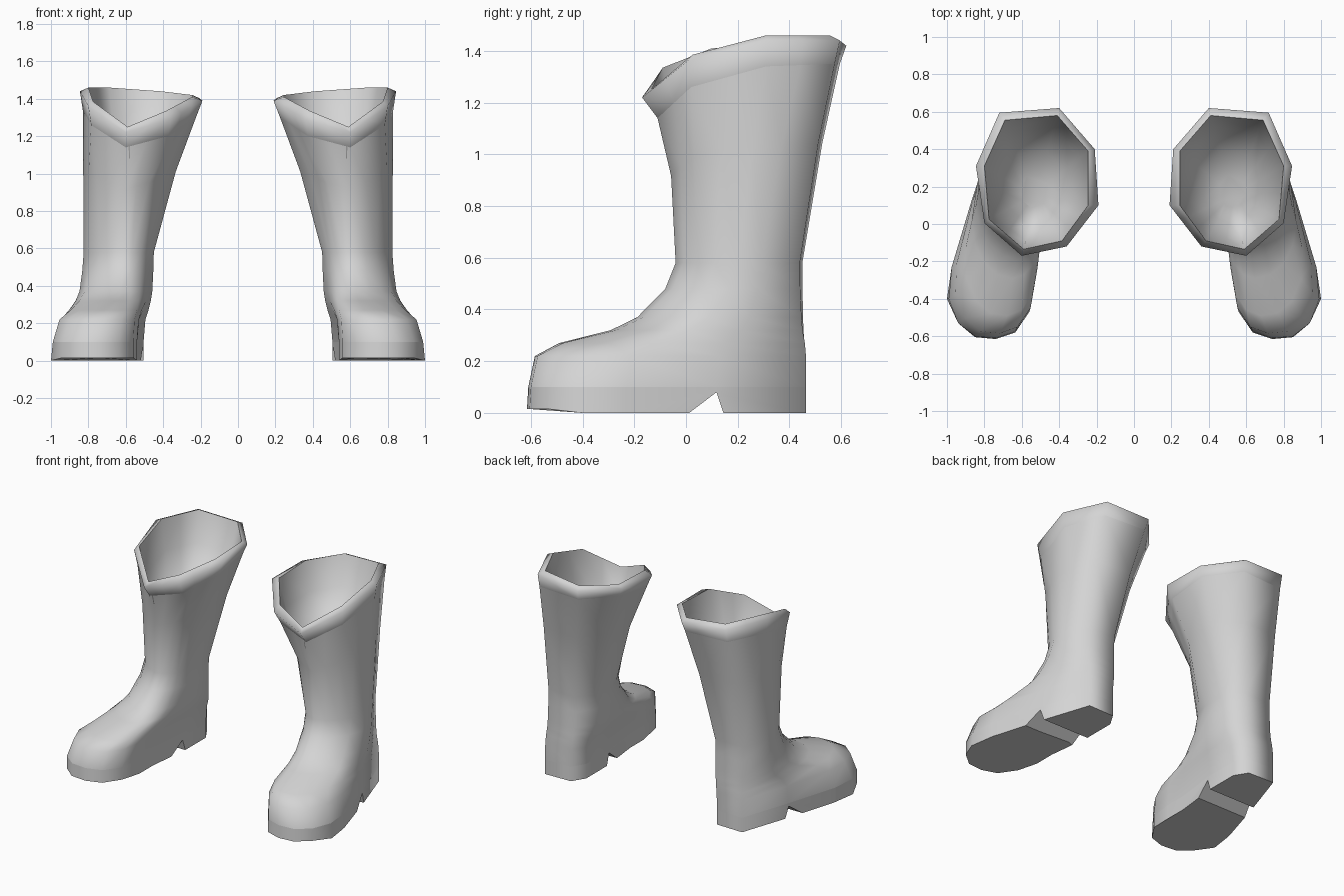
import bpy, bmesh, math
from mathutils import Vector

cube = bpy.data.objects.get("Cube")
if cube:
    bpy.data.objects.remove(cube, do_unlink=True)

grey = bpy.data.materials.new("plain grey")
grey.use_nodes = True
grey.diffuse_color = (0.66, 0.66, 0.66, 1)
bsdf = next(n for n in grey.node_tree.nodes if n.type == 'BSDF_PRINCIPLED')
bsdf.inputs["Base Color"].default_value = (0.66, 0.66, 0.66, 1)
bsdf.inputs["Roughness"].default_value = 0.6

# Rings start at the front tip and run outer side, back, inner side.
# Eight-sided rings of the turned rim
COLLAR = [(.60, -.11, 1.14), (.785, .02, 1.26), (.83, .31, 1.34), (.72, .575, 1.35),
          (.41, .595, 1.35), (.235, .39, 1.34), (.225, .11, 1.30), (.375, -.07, 1.20)]
LIP = [(.60, -.17, 1.22), (.80, .005, 1.36), (.845, .31, 1.44), (.72, .595, 1.44),
       (.40, .62, 1.42), (.21, .40, 1.405), (.19, .10, 1.39), (.36, -.12, 1.29)]
OPENING = [(.59, -.135, 1.25), (.775, .025, 1.385), (.80, .31, 1.46), (.69, .555, 1.46),
           (.41, .58, 1.44), (.245, .39, 1.42), (.245, .10, 1.41), (.385, -.09, 1.335)]
STEPS = [2, 2, 2, 1, 1, 1, 3, 2]

# Ankle and sole outlines
ANKLE = [(.61, -.04), (.68, -.01), (.74, .04), (.79, .11), (.825, .20), (.825, .29), (.745, .44),
         (.54, .45), (.455, .33), (.45, .17), (.47, .09), (.49, .04), (.52, 0), (.565, -.03)]
SOLE = [(.74, -.61), (.85, -.60), (.94, -.53), (.99, -.40), (.975, -.23), (.87, .12), (.755, .465),
        (.56, .46), (.505, .37), (.505, .14), (.54, -.16), (.54, -.31), (.56, -.47), (.635, -.575)]

# Height, sideways blend and lengthwise blend from ankle to sole
FOOT = [(.48, .05, .07), (.37, .15, .26), (.32, .29, .44), (.27, .52, .79), (.22, .82, .955), (.1, 1, 1)]


def refine(ring):
    """Split the sides of an eight-sided ring to match the foot outline."""
    out = []
    for i, n in enumerate(STEPS):
        a, b = Vector(ring[i]), Vector(ring[(i + 1) % 8])
        out += [a.lerp(b, k / n) for k in range(n)]
    return out


def sink(ring, factor, depth):
    """Shrink a ring about its centre and lower it."""
    centre = sum(ring, Vector()) / len(ring)
    return [centre.lerp(p, factor) - Vector((0, 0, depth)) for p in ring]


def boot_rings():
    collar, opening = refine(COLLAR), refine(OPENING)
    ankle = [Vector((x, y, .58)) for x, y in ANKLE]
    # the shaft flares sooner at the back than at the front
    shaft = []
    for c, a in zip(collar, ankle):
        p = a.lerp(c, min(.53, .25 + 1.3 * (a.y + .04)))
        p.z = a.z + (c.z - a.z) * .6
        shaft.append(p)
    # bowl-shaped lining, tilted like the opening
    rings = [sink(opening, f, d) for f, d in ((.25, .36), (.55, .32), (.85, .19))]
    # rim and shaft
    rings += [opening, refine(LIP), collar, shaft, ankle]
    # foot
    for z, tx, ty in FOOT:
        rings.append([Vector((a.x + (s[0] - a.x) * tx, a.y + (s[1] - a.y) * ty, z))
                      for a, s in zip(ankle, SOLE)])
    # underside, with a slightly raised toe
    rings.append([Vector((x + (.01 if x > .98 else 0), y - (.005 if y < -.55 else 0),
                          .015 if y < -.42 else 0)) for x, y in SOLE])
    return rings


def mesh_object(name, bm):
    bmesh.ops.recalc_face_normals(bm, faces=bm.faces)
    mesh = bpy.data.meshes.new(name)
    bm.to_mesh(mesh)
    bm.free()
    mesh.materials.append(grey)
    obj = bpy.data.objects.new(name, mesh)
    bpy.context.collection.objects.link(obj)
    return obj


def loft(bm, rings, side):
    loops = [[bm.verts.new((p.x * side, p.y, p.z)) for p in ring] for ring in rings]
    for a, b in zip(loops, loops[1:]):
        for i in range(len(a)):
            j = (i + 1) % len(a)
            bm.faces.new((a[i], a[j], b[j], b[i]))
    bm.faces.new(loops[0])
    bm.faces.new(loops[-1])
    return loops


def build_boot(name, side):
    bm = bmesh.new()
    loops = loft(bm, boot_rings(), side)
    # crisp edges at the opening, under the rim and at the top of the sole
    for loop in (loops[3], loops[5], loops[-2]):
        for i, v in enumerate(loop):
            bm.edges.get((v, loop[(i + 1) % len(loop)])).smooth = False
    boot = mesh_object(name, bm)

    # heel notch
    cut = bmesh.new()
    wedge = [(.01, -.002), (.118, .08), (.145, -.002)]
    loft(cut, [[Vector((x, y, z)) for y, z in wedge] for x in (.3, 1.2)], side)
    cutter = mesh_object("notch_cutter", cut)
    cutter.hide_render = True
    mod = boot.modifiers.new("heel notch", 'BOOLEAN')
    mod.operation = 'DIFFERENCE'
    mod.solver = 'EXACT'
    mod.object = cutter
    bpy.ops.object.select_all(action='DESELECT')
    boot.select_set(True)
    bpy.context.view_layer.objects.active = boot
    bpy.ops.object.modifier_apply(modifier=mod.name)
    bpy.data.objects.remove(cutter, do_unlink=True)

    # crisp underside and notch, soft everywhere else
    verts = boot.data.vertices
    for edge in boot.data.edges:
        if all(verts[i].co.z < .09 for i in edge.vertices):
            edge.use_edge_sharp = True
    bpy.ops.object.shade_smooth_by_angle(angle=math.radians(85))


build_boot("left_boot", 1)
build_boot("right_boot", -1)
